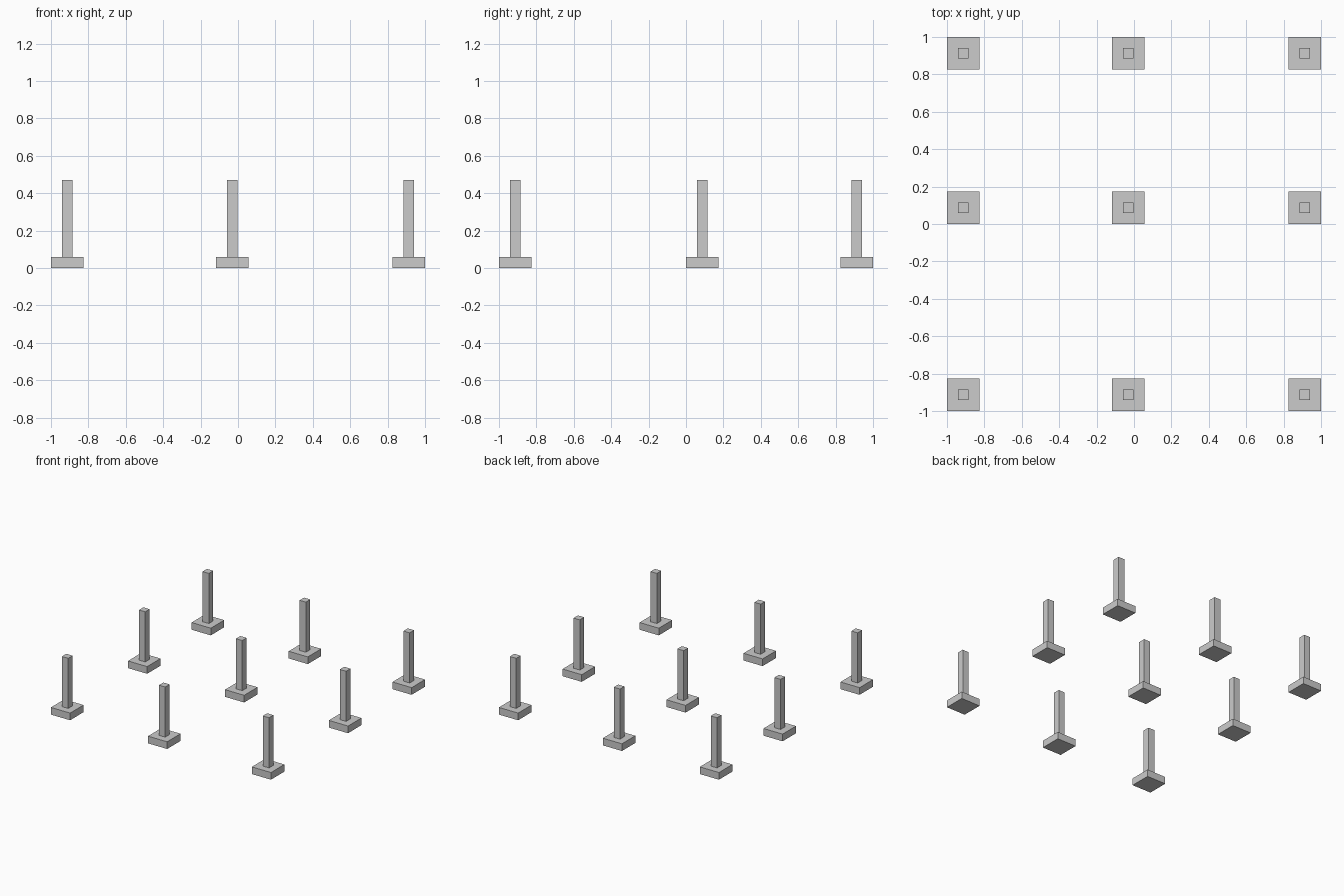
import bpy

if "Cube" in bpy.data.objects:
    bpy.data.objects.remove(bpy.data.objects["Cube"])

FOOT_W, FOOT_H = 0.174, 0.059
COL_W, TOP = 0.057, 0.471
XS = (-0.913, -0.031, 0.913)
YS = (-0.913, 0.087, 0.913)


def box(name, x, y, z0, z1, width):
    bpy.ops.mesh.primitive_cube_add(size=1, location=(x, y, (z0 + z1) / 2))
    obj = bpy.context.object
    obj.name = name
    obj.scale = (width, width, z1 - z0)
    bpy.ops.object.transform_apply(location=False, rotation=False, scale=True)
    return obj


# Grid of square footings, each carrying a slender column
for row, y in enumerate(YS, 1):
    for col, x in enumerate(XS, 1):
        box(f"footing_{row}_{col}", x, y, 0, FOOT_H, FOOT_W)
        box(f"column_{row}_{col}", x, y, FOOT_H, TOP, COL_W)
